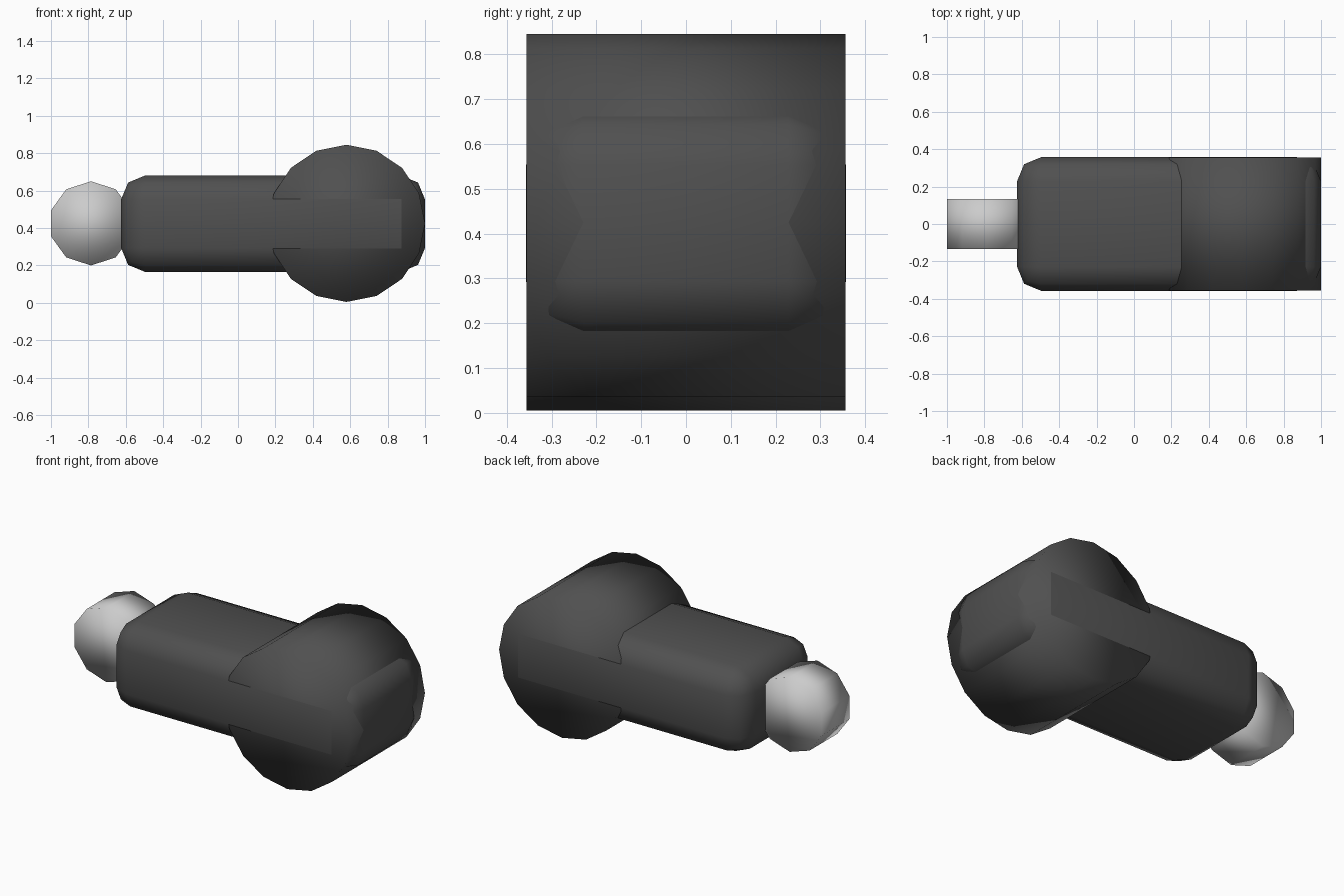
import bpy
import math

if "Cube" in bpy.data.objects:
    bpy.data.objects.remove(bpy.data.objects["Cube"])

AXIS_Z = 0.425

dark = bpy.data.materials.new("dark_grey")
dark.diffuse_color = (0.08, 0.08, 0.08, 1)
dark.use_nodes = True
dark.node_tree.nodes["Principled BSDF"].inputs["Base Color"].default_value = dark.diffuse_color


def finish(name, material=None):
    ob = bpy.context.object
    ob.name = name
    if material:
        ob.data.materials.append(material)
    for p in ob.data.polygons:
        p.use_smooth = True
    return ob


def drum(name, x, radius, width, sides, material=None):
    # Low-poly cylinder lying along y, with a vertex pointing straight up
    bpy.ops.mesh.primitive_cylinder_add(
        vertices=sides, radius=radius, depth=width,
        location=(x, 0, AXIS_Z), rotation=(math.pi / 2, 0, 0))
    return finish(name, material)


# Small light knob at the left end
drum("end_knob", -0.786, 0.225, 0.265, 10)

# Large dark drum at the right end
drum("pivot_drum", 0.58, 0.42, 0.712, 16, dark)

# Rounded bar running from the knob through the drum
bpy.ops.mesh.primitive_cube_add(size=1, location=(0.1875, 0, 0.423))
bar = bpy.context.object
bar.scale = (1.625, 0.714, 0.515)
bpy.ops.object.transform_apply(location=False, rotation=False, scale=True)
bevel = bar.modifiers.new("rounding", 'BEVEL')
bevel.width = 0.128
bevel.segments = 2
finish("arm_bar", dark)
